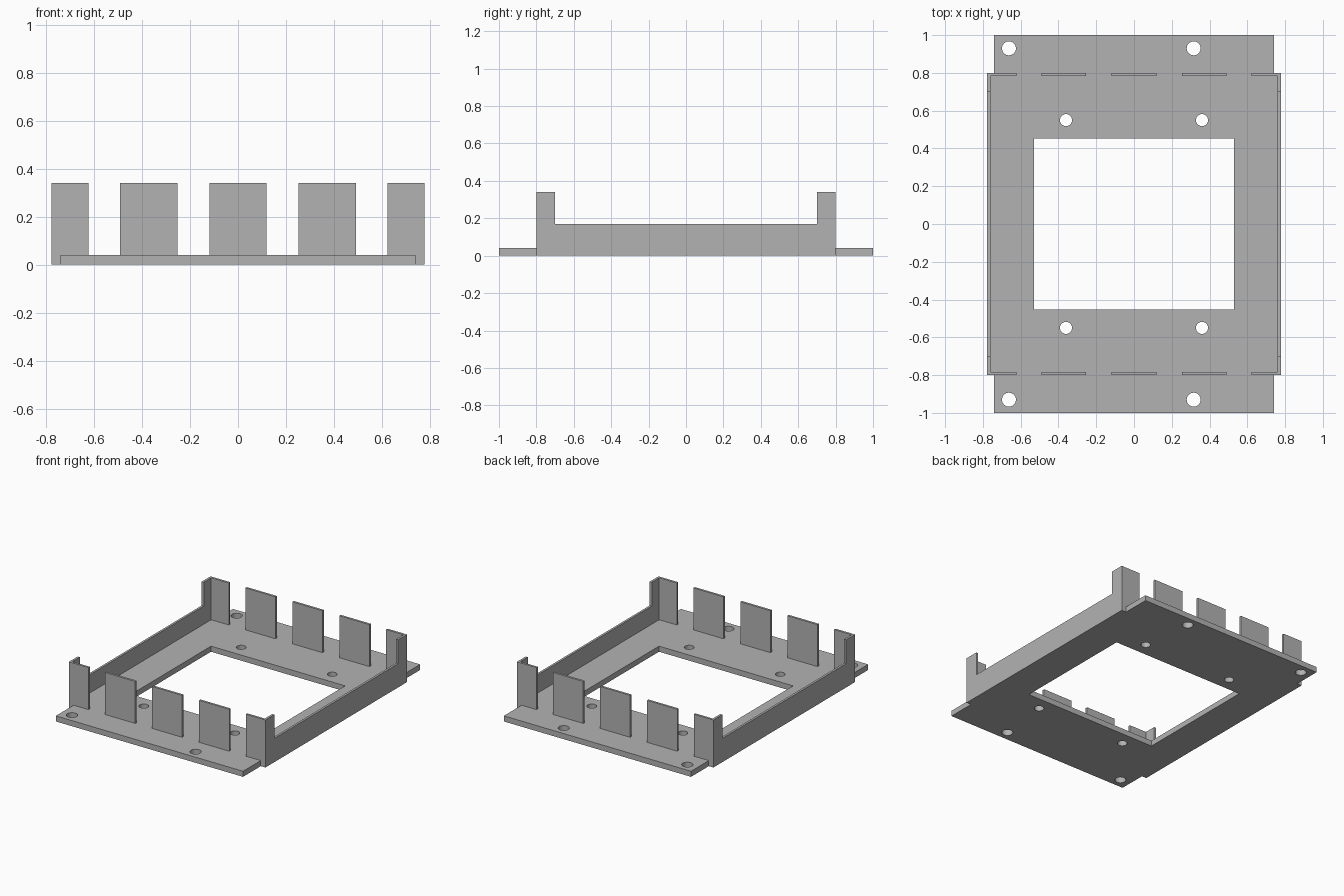
import bpy, bmesh, math
from mathutils import Matrix, Vector

cube = bpy.data.objects.get("Cube")
if cube:
    bpy.data.objects.remove(cube, do_unlink=True)

grey = bpy.data.materials.new("plain grey")
grey.use_nodes = True
colour = (0.45, 0.45, 0.45, 1)
grey.diffuse_color = colour
grey.node_tree.nodes["Principled BSDF"].inputs["Base Color"].default_value = colour

# Shared dimensions
BASE = 0.04        # base plate thickness
HEIGHT = 0.34      # top of tabs and corner posts
RAIL = 0.17        # top of side walls
X_OUT, X_IN = 0.777, 0.761
Y_OUT, Y_IN = 0.8, 0.784


def add_object(name, mesh):
    mesh.materials.clear()
    mesh.materials.append(grey)
    obj = bpy.data.objects.new(name, mesh)
    bpy.context.collection.objects.link(obj)
    return obj


def prism(name, loops, thickness, matrix=Matrix()):
    """Extrude an outline with holes from z = 0 to the thickness, then place it."""
    curve = bpy.data.curves.new(name, 'CURVE')
    curve.dimensions = '2D'
    curve.fill_mode = 'BOTH'
    curve.extrude = thickness / 2
    for loop in loops:
        spline = curve.splines.new('POLY')
        spline.points.add(len(loop) - 1)
        for point, (x, y) in zip(spline.points, loop):
            point.co = (x, y, 0, 1)
        spline.use_cyclic_u = True
    helper = bpy.data.objects.new(name + " outline", curve)
    bpy.context.collection.objects.link(helper)
    mesh = bpy.data.meshes.new_from_object(helper)
    bpy.data.objects.remove(helper, do_unlink=True)
    bm = bmesh.new()
    bm.from_mesh(mesh)
    bmesh.ops.remove_doubles(bm, verts=bm.verts, dist=1e-5)
    bm.transform(matrix @ Matrix.Translation((0, 0, thickness / 2)))
    bmesh.ops.recalc_face_normals(bm, faces=bm.faces)
    for face in bm.faces:
        face.smooth = False
    bm.to_mesh(mesh)
    bm.free()
    return add_object(name, mesh)


def box(name, low, high):
    low, high = Vector(low), Vector(high)
    bm = bmesh.new()
    bmesh.ops.create_cube(bm, size=1)
    bm.transform(Matrix.Translation((low + high) / 2) @ Matrix.Diagonal((*(high - low), 1)))
    mesh = bpy.data.meshes.new(name)
    bm.to_mesh(mesh)
    bm.free()
    return add_object(name, mesh)


def circle(x, y, radius, sides=32):
    angles = [math.tau * i / sides for i in range(sides)]
    return [(x + radius * math.cos(a), y + radius * math.sin(a)) for a in angles]


# Base plate with stepped ends, a central opening and screw holes
outline = [(-0.74, -1), (0.74, -1), (0.74, -Y_OUT), (X_IN, -Y_OUT),
           (X_IN, Y_OUT), (0.74, Y_OUT), (0.74, 1), (-0.74, 1),
           (-0.74, Y_OUT), (-X_IN, Y_OUT), (-X_IN, -Y_OUT), (-0.74, -Y_OUT)]
opening = [(-0.53, -0.452), (0.53, -0.452), (0.53, 0.452), (-0.53, 0.452)]
holes = [circle(x, s * 0.93, 0.037) for x in (-0.662, 0.316) for s in (-1, 1)]
holes += [circle(x, s * 0.55, 0.032) for x in (-0.36, 0.36) for s in (-1, 1)]
prism("base_plate", [outline, opening] + holes, BASE)

# Side walls with a raised post at each end; profile axes (y, z) run along x
profile = [(-Y_OUT, 0), (Y_OUT, 0), (Y_OUT, HEIGHT), (0.7, HEIGHT),
           (0.7, RAIL), (-0.7, RAIL), (-0.7, HEIGHT), (-Y_OUT, HEIGHT)]
turn = Matrix(((0, 0, 1, 0), (1, 0, 0, 0), (0, 1, 0, 0), (0, 0, 0, 1)))
for side, start in (("left", X_IN), ("right", -X_OUT)):
    prism(side + "_wall", [profile], X_OUT - X_IN,
          Matrix.Translation((start, 0, 0)) @ turn)

# Upright tabs along the front and back
spans = [("right_corner", -X_IN, -0.622), ("right", -0.491, -0.253),
         ("middle", -0.119, 0.119), ("left", 0.253, 0.491),
         ("left_corner", 0.622, X_IN)]
for end, y0, y1 in (("front", -Y_OUT, -Y_IN), ("back", Y_IN, Y_OUT)):
    for label, x0, x1 in spans:
        box(f"{end}_{label}_tab", (x0, y0, BASE), (x1, y1, HEIGHT))
